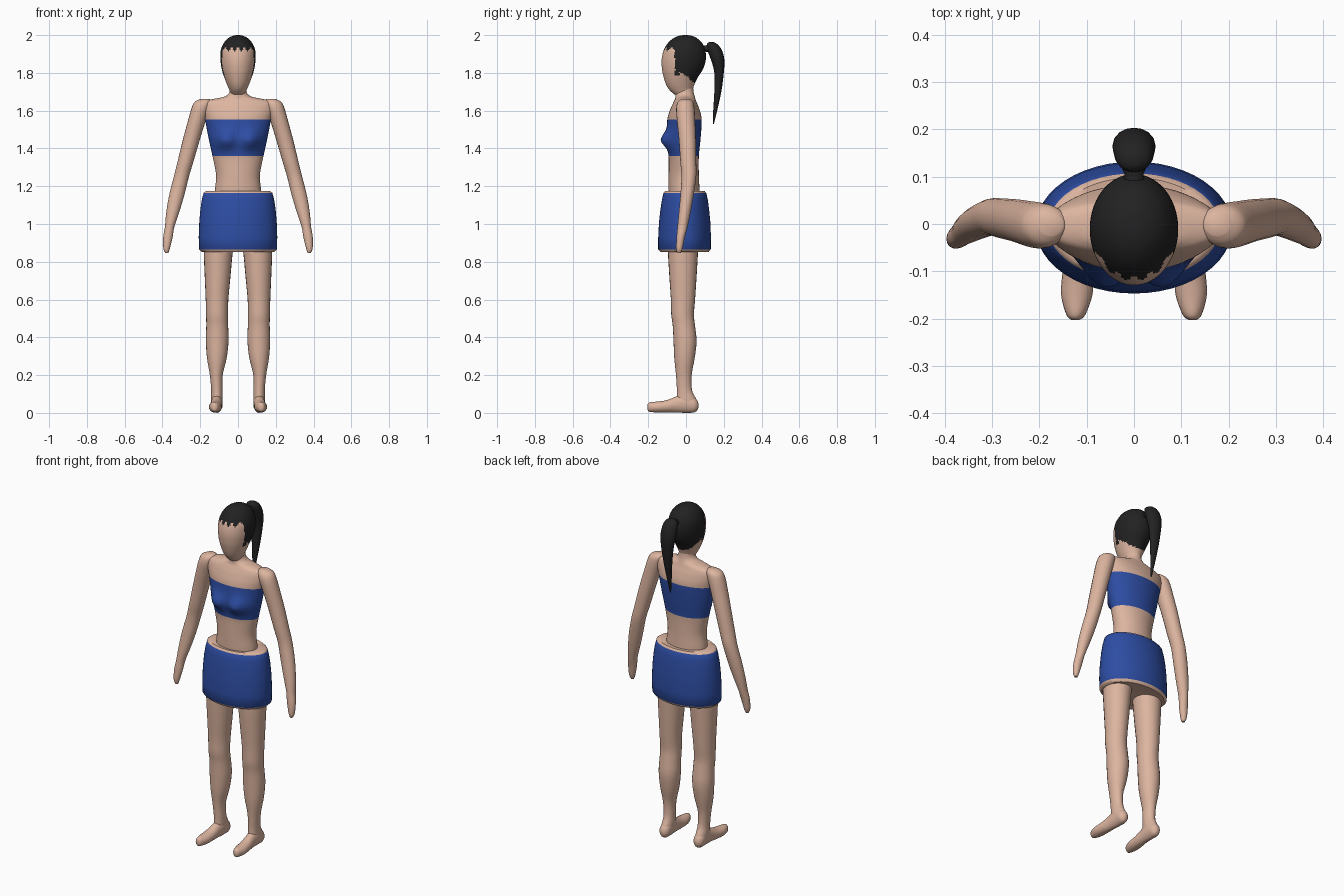
import bpy, bmesh, math


def material(name, rgb):
    m = bpy.data.materials.new(name)
    m.diffuse_color = (*rgb, 1)
    return m


SKIN = material("skin", (0.72, 0.46, 0.35))
BLUE = material("blue_cloth", (0.027, 0.075, 0.37))
HAIR = material("black_hair", (0.016, 0.016, 0.016))


def spline(rings, steps):
    """Catmull-Rom interpolation through the key rings."""
    out = []
    for i in range(len(rings) - 1):
        p0, p1 = rings[max(i - 1, 0)], rings[i]
        p2, p3 = rings[i + 1], rings[min(i + 2, len(rings) - 1)]
        for s in range(steps):
            t = s / steps
            out.append([0.5 * (2 * b + (c - a) * t + (2 * a - 5 * b + 4 * c - d) * t * t
                               + (3 * b - a - 3 * c + d) * t ** 3)
                        for a, b, c, d in zip(p0, p1, p2, p3)])
    return out + [list(rings[-1])]


def loft(name, rings, mats, rule=None, segs=32, steps=4, along_y=False, shape=None, flip=1):
    """Ring: (position, centre x, half width, low edge, high edge)."""
    bm = bmesh.new()
    loops = []
    for p, cx, rx, lo, hi in spline(rings, steps):
        loop = []
        for k in range(segs):
            a = 2 * math.pi * k / segs
            x = flip * (cx + rx * math.cos(a))
            q = (lo + hi) / 2 + (hi - lo) / 2 * math.sin(a)
            co = (x, p, q) if along_y else (x, q, p)
            loop.append(bm.verts.new(shape(*co) if shape else co))
        loops.append(loop)
    for a, b in zip(loops, loops[1:]):
        for k in range(segs):
            n = (k + 1) % segs
            bm.faces.new((a[k], a[n], b[n], b[k]))
    bm.faces.new(loops[0])
    bm.faces.new(loops[-1])
    bmesh.ops.recalc_face_normals(bm, faces=bm.faces)
    if rule:
        for f in bm.faces:
            f.material_index = rule(f.calc_center_median())
    me = bpy.data.meshes.new(name)
    bm.to_mesh(me)
    bm.free()
    for m in mats:
        me.materials.append(m)
    ob = bpy.data.objects.new(name, me)
    bpy.context.collection.objects.link(ob)
    bpy.ops.object.select_all(action='DESELECT')
    ob.select_set(True)
    bpy.context.view_layer.objects.active = ob
    bpy.ops.object.shade_smooth_by_angle(angle=math.radians(50))
    return ob


# Torso with a strapless top
def bust(x, y, z):
    if y < 0:
        w = math.exp(-((abs(x) - 0.065) / 0.05) ** 2 - ((z - 1.445) / 0.045) ** 2)
        y -= 0.042 * w * min(1, -y / 0.05)
    return x, y, z


loft("torso", [
    (1.12, 0, 0.125, -0.09, 0.075), (1.18, 0, 0.122, -0.092, 0.072),
    (1.26, 0, 0.116, -0.092, 0.068), (1.36, 0, 0.135, -0.092, 0.068),
    (1.45, 0, 0.155, -0.100, 0.077), (1.553, 0, 0.175, -0.099, 0.083),
    (1.61, 0, 0.190, -0.082, 0.070), (1.645, 0, 0.185, -0.066, 0.056),
    (1.662, 0, 0.130, -0.058, 0.050), (1.675, 0, 0.070, -0.056, 0.046),
    (1.70, 0, 0.045, -0.055, 0.040), (1.75, 0, 0.040, -0.054, 0.036)],
    [SKIN, BLUE], lambda c: int(1.36 < c.z < 1.553), segs=48, steps=5, shape=bust)


# Hips with a short skirt; the rim and underside are skin
loft("skirt_and_hips", [
    (0.862, 0, 0.05, -0.05, 0.05), (0.852, 0, 0.192, -0.135, 0.120),
    (0.866, 0, 0.206, -0.147, 0.131), (0.93, 0, 0.208, -0.147, 0.132),
    (1.01, 0, 0.205, -0.143, 0.129), (1.08, 0, 0.199, -0.135, 0.122),
    (1.13, 0, 0.191, -0.127, 0.115), (1.165, 0, 0.182, -0.119, 0.107),
    (1.175, 0, 0.168, -0.110, 0.098), (1.170, 0, 0.110, -0.08, 0.06)],
    [SKIN, BLUE], lambda c: int(0.866 < c.z < 1.166), segs=48, steps=1)


# Head with a jagged hairline
def hairline(c):
    zig = abs((c.x / 0.034) % 1 - 0.5) * 0.05
    if c.y < -0.06:
        return int(c.z > 1.912 + zig)
    nape = 1.815 - max(0, c.y + 0.045) * 0.8 + zig * 0.3
    return int(c.z > nape or (c.y < -0.035 and 1.785 < c.z < 1.81))


loft("head", [
    (1.685, 0, 0.036, -0.060, 0.034), (1.71, 0, 0.046, -0.088, 0.036),
    (1.74, 0, 0.059, -0.106, 0.045), (1.78, 0, 0.074, -0.119, 0.065),
    (1.82, 0, 0.086, -0.127, 0.090), (1.87, 0, 0.093, -0.129, 0.105),
    (1.92, 0, 0.091, -0.118, 0.102), (1.96, 0, 0.074, -0.094, 0.084),
    (1.985, 0, 0.050, -0.064, 0.056), (1.997, 0, 0.024, -0.034, 0.028),
    (2.0, 0, 0.004, -0.008, 0.004)],
    [SKIN, HAIR], hairline, segs=80, steps=6)

# Ponytail and the knot joining it to the head
loft("ponytail", [
    (1.53, 0, 0.003, 0.142, 0.148), (1.60, 0, 0.012, 0.144, 0.165),
    (1.70, 0, 0.024, 0.150, 0.187), (1.80, 0, 0.036, 0.150, 0.200),
    (1.87, 0, 0.045, 0.132, 0.203), (1.92, 0, 0.043, 0.113, 0.190),
    (1.95, 0, 0.034, 0.110, 0.168), (1.963, 0, 0.012, 0.122, 0.148)],
    [HAIR], segs=16, steps=3)
loft("hair_knot", [
    (0.07, 0, 0.028, 1.905, 1.950), (0.105, 0, 0.020, 1.912, 1.945),
    (0.135, 0, 0.035, 1.905, 1.955)],
    [HAIR], segs=16, steps=2, along_y=True)

# Arms, legs and feet on both sides
for side, s in (("right", -1), ("left", 1)):
    loft(side + "_arm", [
        (0.846, 0.377, 0.008, -0.045, -0.028), (0.87, 0.378, 0.017, -0.052, -0.018),
        (0.93, 0.371, 0.025, -0.050, -0.006), (0.985, 0.362, 0.025, -0.045, 0.008),
        (1.06, 0.346, 0.034, -0.038, 0.024), (1.15, 0.325, 0.040, -0.030, 0.040),
        (1.25, 0.300, 0.040, -0.024, 0.054), (1.33, 0.278, 0.042, -0.030, 0.054),
        (1.45, 0.246, 0.045, -0.038, 0.052), (1.55, 0.217, 0.047, -0.048, 0.048),
        (1.61, 0.198, 0.049, -0.052, 0.045), (1.645, 0.185, 0.046, -0.044, 0.038),
        (1.662, 0.175, 0.025, -0.024, 0.020)],
        [SKIN], segs=20, flip=s)
    loft(side + "_leg", [
        (0.03, 0.112, 0.028, -0.030, 0.056), (0.07, 0.112, 0.031, -0.048, 0.055),
        (0.12, 0.112, 0.030, -0.048, 0.032), (0.20, 0.115, 0.034, -0.053, 0.030),
        (0.29, 0.112, 0.052, -0.062, 0.046), (0.38, 0.110, 0.060, -0.066, 0.056),
        (0.46, 0.110, 0.058, -0.070, 0.048), (0.52, 0.111, 0.058, -0.078, 0.042),
        (0.60, 0.111, 0.060, -0.080, 0.048), (0.72, 0.108, 0.068, -0.088, 0.056),
        (0.84, 0.105, 0.076, -0.095, 0.063), (0.90, 0.100, 0.080, -0.095, 0.066)],
        [SKIN], segs=24, flip=s)
    loft(side + "_foot", [
        (-0.203, 0.124, 0.008, 0.015, 0.045), (-0.192, 0.123, 0.020, 0.006, 0.056),
        (-0.15, 0.121, 0.033, 0.002, 0.060), (-0.10, 0.118, 0.033, 0.002, 0.068),
        (-0.05, 0.114, 0.030, 0.002, 0.088), (0.00, 0.112, 0.031, 0.000, 0.105),
        (0.04, 0.112, 0.030, 0.002, 0.085), (0.058, 0.112, 0.021, 0.012, 0.068),
        (0.066, 0.112, 0.008, 0.028, 0.050)],
        [SKIN], segs=20, along_y=True, flip=s)
